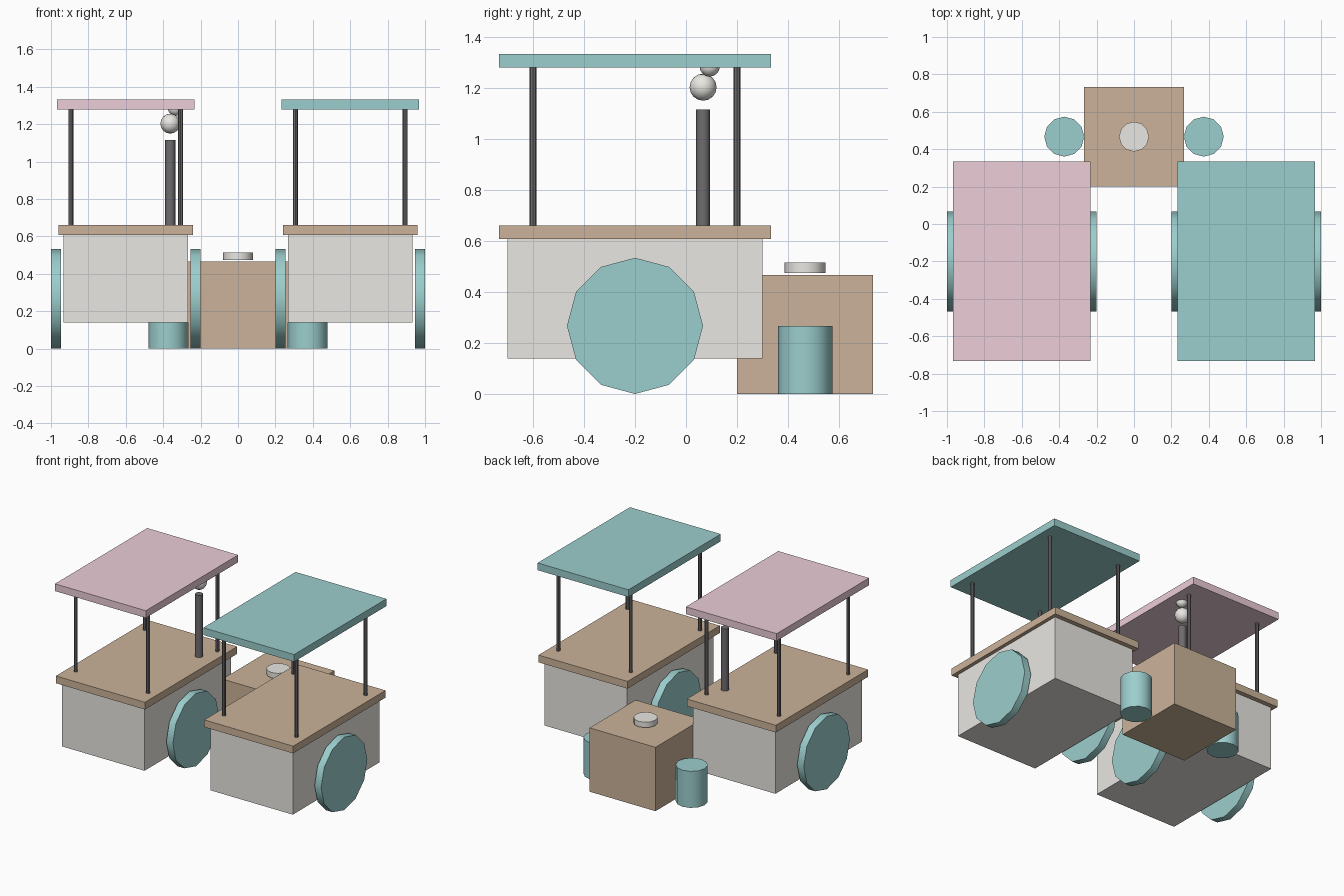
import bpy
import math

if "Cube" in bpy.data.objects:
    bpy.data.objects.remove(bpy.data.objects["Cube"])


def material(name, rgb):
    m = bpy.data.materials.new(name)
    m.diffuse_color = (*rgb, 1)
    m.use_nodes = True
    m.node_tree.nodes["Principled BSDF"].inputs["Base Color"].default_value = m.diffuse_color
    return m


PINK = material("pink", (0.84, 0.61, 0.69))
TEAL = material("teal", (0.33, 0.62, 0.61))
TAN = material("tan", (0.60, 0.45, 0.32))
CREAM = material("cream", (0.82, 0.80, 0.76))
DARK = material("dark_metal", (0.16, 0.15, 0.16))


def finish(name, mat, smooth=False):
    ob = bpy.context.object
    ob.name = name
    ob.data.materials.append(mat)
    if smooth:
        bpy.ops.object.shade_smooth_by_angle(angle=math.radians(40))
    return ob


def box(name, mat, center, size, z0, z1):
    bpy.ops.mesh.primitive_cube_add(size=1, location=(*center, (z0 + z1) / 2))
    ob = bpy.context.object
    ob.scale = (*size, z1 - z0)
    bpy.ops.object.transform_apply(location=False, rotation=False, scale=True)
    return finish(name, mat)


def upright(name, mat, x, y, r, z0, z1, sides=12):
    bpy.ops.mesh.primitive_cylinder_add(vertices=sides, radius=r, depth=z1 - z0,
                                        location=(x, y, (z0 + z1) / 2))
    return finish(name, mat, True)


def wheel(name, x):
    bpy.ops.mesh.primitive_cylinder_add(vertices=12, radius=0.267, depth=0.053,
                                        location=(x, -0.2, 0.267),
                                        rotation=(0, math.pi / 2, 0))
    return finish(name, TEAL, True)


def ball(name, loc, r):
    bpy.ops.mesh.primitive_uv_sphere_add(segments=12, ring_count=8, radius=r, location=loc)
    return finish(name, CREAM, True)


# Two market carts with canopies
for side, x, roof in (("left", -0.6, PINK), ("right", 0.6, TEAL)):
    box(f"{side}_cart_body", CREAM, (x, -0.2), (0.667, 1.0), 0.14, 0.612)
    box(f"{side}_counter", TAN, (x, -0.2), (0.72, 1.067), 0.608, 0.661)
    box(f"{side}_canopy", roof, (x, -0.2), (0.735, 1.067), 1.28, 1.333)
    for i, sx in enumerate((-1, 1)):
        wheel(f"{side}_cart_wheel_{i}", x + sx * 0.373)
        for j, y in enumerate((-0.6, 0.2)):
            upright(f"{side}_canopy_post_{i}{j}", DARK, x + sx * 0.293, y,
                    0.0133, 0.655, 1.285, 8)

# Chimney pipe with smoke puffs on the left cart
upright("chimney", DARK, -0.362, 0.067, 0.027, 0.655, 1.116)
ball("large_smoke_puff", (-0.362, 0.067, 1.203), 0.053)
ball("small_smoke_puff", (-0.335, 0.093, 1.285), 0.04)

# Table crate with plate and two stools behind the carts
box("table", TAN, (0, 0.467), (0.533, 0.533), 0, 0.467)
upright("plate", CREAM, 0, 0.467, 0.08, 0.475, 0.515)
for side, x in (("left", -0.373), ("right", 0.373)):
    upright(f"{side}_stool", TEAL, x, 0.467, 0.1067, 0, 0.267)
